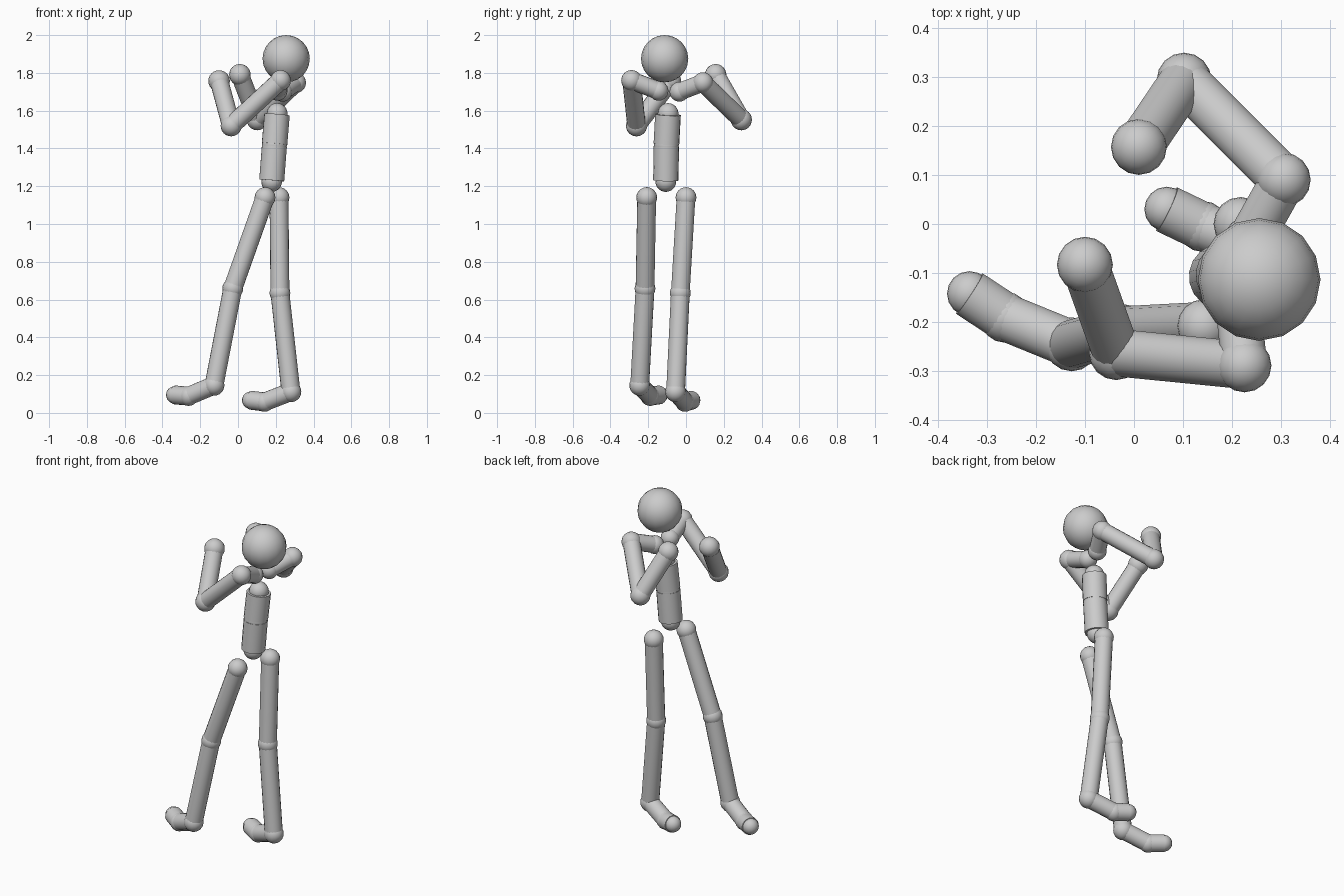
import bpy, math
from mathutils import Vector

if "Cube" in bpy.data.objects:
    bpy.data.objects.remove(bpy.data.objects["Cube"])

grey = bpy.data.materials.new("light_grey")
grey.diffuse_color = (0.6, 0.6, 0.6, 1)
grey.use_nodes = True
grey.node_tree.nodes["Principled BSDF"].inputs["Base Color"].default_value = grey.diffuse_color


def finish(name):
    ob = bpy.context.object
    ob.name = name
    ob.data.materials.append(grey)
    bpy.ops.object.shade_smooth_by_angle(angle=math.radians(50))
    return ob


def ball(name, p, r=0.055):
    bpy.ops.mesh.primitive_uv_sphere_add(segments=16, ring_count=12, radius=r, location=p)
    return finish(name)


def bone(name, a, b, r=0.05, gap=0.0):
    # cylinder running between two joints
    a, b = Vector(a), Vector(b)
    d = b - a
    bpy.ops.mesh.primitive_cylinder_add(vertices=18, radius=r, depth=d.length - gap,
                                        location=(a + b) / 2,
                                        rotation=d.to_track_quat('Z', 'Y').to_euler())
    return finish(name)


def chain(prefix, joints, bones):
    # joints: (name, position, ball radius); bones: (name, radius, gap)
    for n, p, r in joints:
        ball(f"{prefix}{n}", p, r)
    for (n, r, gap), j, k in zip(bones, joints, joints[1:]):
        bone(f"{prefix}{n}", j[1], k[1], r, gap)


# Head
ball("head", (0.255, -0.113, 1.875), 0.125)

# Torso
chain("", [("pelvis_joint", (0.178, -0.107, 1.225), 0.055),
           ("waist_joint", (0.193, -0.104, 1.418), 0.066),
           ("chest_joint", (0.207, -0.095, 1.585), 0.055)],
      [("abdomen", 0.067, 0.012), ("chest", 0.068, 0.012)])

# Arms: collar, shoulder, elbow, hand
arms = {
    "left_": [(0.235, -0.035, 1.70), (0.305, 0.09, 1.748), (0.102, 0.293, 1.552), (0.01, 0.157, 1.79)],
    "right_": [(0.21, -0.145, 1.705), (0.225, -0.288, 1.76), (-0.036, -0.262, 1.52), (-0.1, -0.083, 1.757)],
}
for side, pts in arms.items():
    chain(side, [(n, p, r) for n, p, r in zip(("collar_joint", "shoulder", "elbow", "hand"), pts,
                                              (0.052, 0.055, 0.056, 0.057))],
          [("collar_bone", 0.047, 0), ("upper_arm", 0.049, 0), ("forearm", 0.049, 0)])

# Legs: hip, knee, ankle, ball of foot, toe
legs = {
    "left_": [(0.217, 0.0, 1.14), (0.222, -0.03, 0.635), (0.28, -0.055, 0.112),
              (0.14, -0.005, 0.058), (0.067, 0.03, 0.067)],
    "right_": [(0.143, -0.208, 1.14), (-0.028, -0.217, 0.658), (-0.127, -0.245, 0.146),
               (-0.262, -0.19, 0.089), (-0.335, -0.142, 0.095)],
}
for side, pts in legs.items():
    chain(side, [(n, p, r) for n, p, r in zip(("hip", "knee", "ankle", "foot_joint", "toe_tip"), pts,
                                              (0.055, 0.055, 0.055, 0.052, 0.046))],
          [("thigh", 0.05, 0), ("shin", 0.05, 0), ("foot", 0.049, 0), ("toes", 0.05, 0)])
